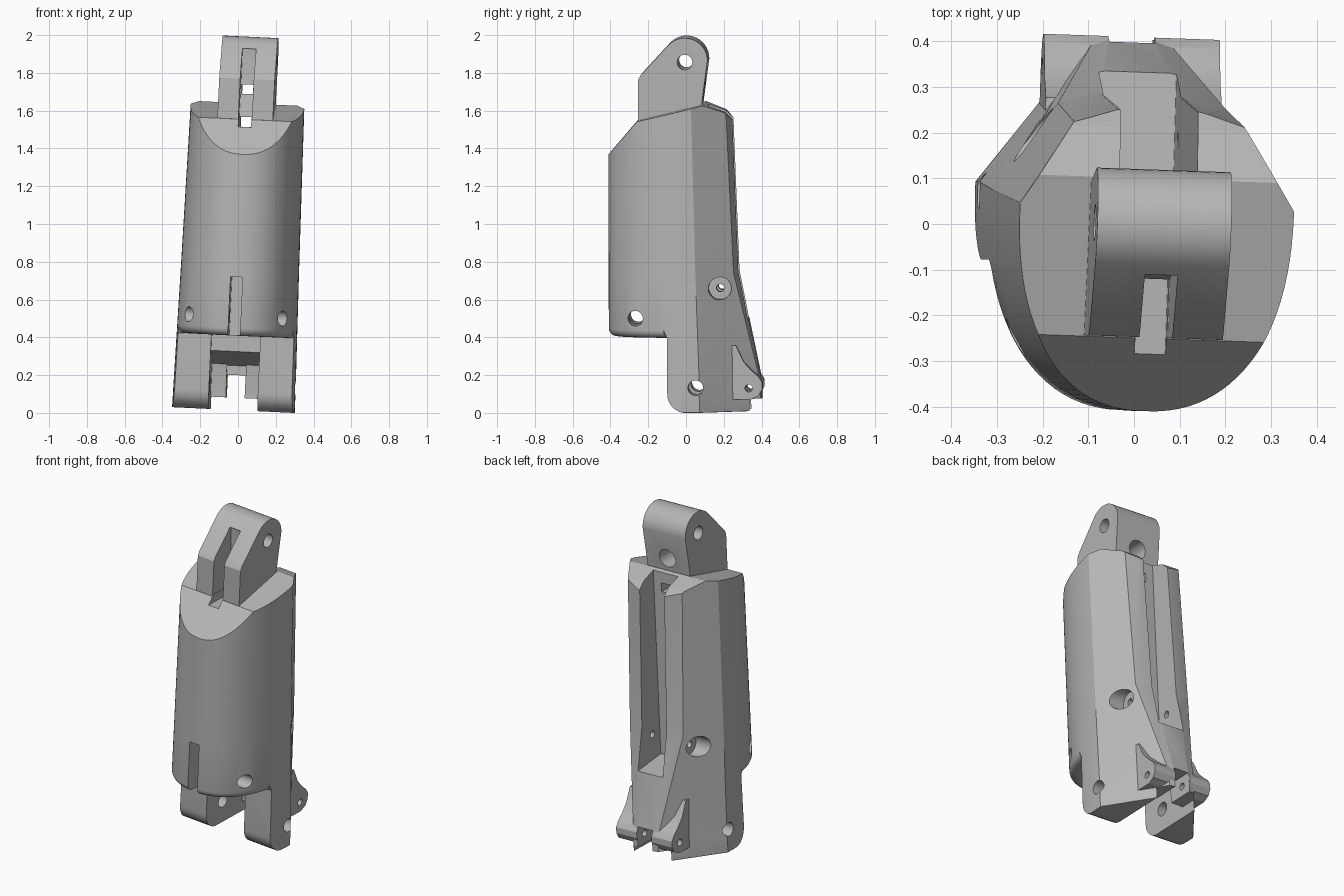
import bpy, bmesh, math
from mathutils import Matrix

if "Cube" in bpy.data.objects:
    bpy.data.objects.remove(bpy.data.objects["Cube"], do_unlink=True)

grey = bpy.data.materials.new("plain grey")
grey.use_nodes = True
grey.diffuse_color = (0.47, 0.47, 0.47, 1)
grey.node_tree.nodes["Principled BSDF"].inputs["Base Color"].default_value = (0.47, 0.47, 0.47, 1)


def loft(name, rings):
    bm = bmesh.new()
    loops = [[bm.verts.new(p) for p in ring] for ring in rings]
    n = len(loops[0])
    for low, high in zip(loops, loops[1:]):
        for i in range(n):
            j = (i + 1) % n
            bm.faces.new((low[i], low[j], high[j], high[i]))
    bm.faces.new(loops[0])
    bm.faces.new(loops[-1])
    bmesh.ops.recalc_face_normals(bm, faces=bm.faces)
    me = bpy.data.meshes.new(name)
    bm.to_mesh(me)
    bm.free()
    me.materials.append(grey)
    ob = bpy.data.objects.new(name, me)
    bpy.context.collection.objects.link(ob)
    return ob


def prism(name, profile, x0, x1):
    """Extrude a (y, z) outline sideways."""
    return loft(name, [[(x, y, z) for y, z in profile] for x in (x0, x1)])


def box(name, x, y, z):
    return prism(name, [(y[0], z[0]), (y[1], z[0]), (y[1], z[1]), (y[0], z[1])], *x)


def arc(y, z, r, start, end, steps):
    angles = [math.radians(start + (end - start) * i / steps) for i in range(steps + 1)]
    return [(y + r * math.cos(a), z + r * math.sin(a)) for a in angles]


def pin(name, y, z, r, x0=-0.6, x1=0.6):
    return prism(name, arc(y, z, r, 5, 355, 31), x0, x1)


def back_hole(name, z, r, y0, y1):
    ring = arc(0, z, r, 5, 355, 31)
    return loft(name, [[(x, y, h) for x, h in ring] for y in (y0, y1)])


def combine(target, tool, op="DIFFERENCE"):
    mod = target.modifiers.new("boolean", "BOOLEAN")
    mod.operation, mod.object, mod.solver = op, tool, "EXACT"
    graph = bpy.context.evaluated_depsgraph_get()
    me = bpy.data.meshes.new_from_object(target.evaluated_get(graph))
    target.modifiers.clear()
    target.data = me
    bpy.data.objects.remove(tool, do_unlink=True)


def round_bottom(ob, height, width, y_limit):
    """Round the outer edges of the underside at one height."""
    bm = bmesh.new()
    bm.from_mesh(ob.data)
    bmesh.ops.remove_doubles(bm, verts=bm.verts, dist=1e-5)
    edges = []
    for e in bm.edges:
        mid = (e.verts[0].co + e.verts[1].co) / 2
        if any(abs(v.co.z - height) > 1e-3 for v in e.verts) or mid.y > y_limit:
            continue
        if all(abs(abs(v.co.x) - 0.13) < 1e-3 for v in e.verts):
            continue
        nz = sorted(f.normal.z for f in e.link_faces)
        if len(nz) == 2 and nz[0] < -0.9 and nz[1] > -0.5:
            edges.append(e)
    bmesh.ops.bevel(bm, geom=edges, offset=width, segments=5, profile=0.5,
                    affect="EDGES", clamp_overlap=True)
    bm.to_mesh(ob.data)
    bm.free()


def section(z, half, wide_y, shoulder, back):
    """Full rounded front and faceted back."""
    n, power = 48, 2 / 2.3
    pts = []
    for i in range(n + 1):
        a = math.pi * i / n
        c, s = math.cos(a), max(math.sin(a), 0)
        pts.append((-half * math.copysign(abs(c) ** power, c),
                    wide_y - (0.41 + wide_y) * s ** power, z))
    for s, (x, y) in ((1, shoulder), (1, back), (-1, back), (-1, shoulder)):
        pts.append((s * x, y, z))
    return pts


# Main shell, its flat sides running on into the rear flare
body = loft("finger_segment", [
    section(0.015, 0.325, 0.08, (0.085, 0.40), (0.05, 0.405)),
    section(0.17, 0.323, 0.08, (0.085, 0.395), (0.05, 0.403)),
    section(0.75, 0.313, 0.06, (0.184, 0.258), (0.09, 0.28)),
    section(1.75, 0.299, 0.035, (0.188, 0.212), (0.09, 0.242))])

# Sloped top, step under the barrel with rounded leg fronts, gap between the legs
combine(body, prism("top_cut", [(-0.6, 1.15), (-0.25, 1.555), (0.1, 1.64), (0.21, 1.6),
                                (0.26, 1.55), (0.4, 1.5), (0.4, 2.2), (-0.6, 2.2)], -0.6, 0.6))
combine(body, prism("step_cut", [(-0.6, 0.41), (-0.09, 0.41)]
                    + arc(0.01, 0.114, 0.1, 180, 270, 8)
                    + [(0.01, -0.2), (-0.6, -0.2)], -0.6, 0.6))
combine(body, prism("leg_gap", [(-0.5, -0.1), (-0.5, 0.409), (-0.03, 0.409), (-0.03, 0.325),
                                (0.24, 0.25), (0.24, 0.08), (0.6, 0.08), (0.6, -0.1)],
                    -0.13, 0.13))
round_bottom(body, 0.41, 0.04, -0.0905)
round_bottom(body, 0.015, 0.045, 1)

# Top knuckle with a rounded head
combine(body, prism("knuckle", [(-0.248, 1.45), (0.075, 1.45), (0.09, 1.65)]
                    + arc(0, 1.873, 0.12, 0, 135, 15) + [(-0.235, 1.795), (-0.248, 1.77)],
                    -0.147, 0.147), "UNION")

# Rear hinge lugs
lug = [(0.2, 0.37), (0.27, 0.365), (0.31, 0.28), (0.35, 0.235), (0.39, 0.2),
       (0.409, 0.17), (0.409, 0.135), (0.39, 0.1), (0.35, 0.08), (0.245, 0.08)]
for s in (-1, 1):
    combine(body, prism("rear_lug", lug, s * 0.051, s * 0.193), "UNION")
combine(body, box("lug_gap", (-0.05, 0.05), (0.0, 0.6), (-0.1, 0.2)))

# Rear channel
combine(body, prism("channel", [(0.12, 0.53), (0.6, 0.47), (0.6, 1.9), (0.12, 1.9)],
                    -0.085, 0.085))

# Slots for the tendon
combine(body, box("barrel_slot", (-0.032, 0.032), (-0.6, -0.2), (0.3, 0.72)))
combine(body, prism("knuckle_slot", [(-0.5, 1.565), (-0.12, 1.565), (-0.09, 1.75),
                                     (-0.1, 1.93), (-0.5, 1.93)], -0.036, 0.036))
combine(body, box("tendon_tunnel", (-0.034, 0.034), (-0.5, 0.3), (1.515, 1.568)))
combine(body, back_hole("knuckle_back_hole", 1.715, 0.055, -0.02, 0.3))
combine(body, box("knuckle_passage", (-0.03, 0.03), (-0.2, 0.0), (1.69, 1.74)))
combine(body, back_hole("channel_screw_hole", 0.63, 0.018, 0.0, 0.2))

# Cross pins and counterbores
for name, y, z, r in (("knuckle_pin", 0, 1.865, 0.04), ("barrel_pin", -0.26, 0.512, 0.04),
                      ("leg_pin", 0.06, 0.147, 0.04), ("lug_pin", 0.338, 0.14, 0.02),
                      ("screw", 0.187, 0.67, 0.02)):
    combine(body, pin(name, y, z, r))
for s in (-1, 1):
    combine(body, pin("counterbore", 0.187, 0.67, 0.06, s * 0.17, s * 0.6))

# Slight lean of the whole part, standing on the ground
lean = (Matrix.Translation((0.02, 0, 1)) @ Matrix.Rotation(math.radians(-2), 4, "Z")
        @ Matrix.Rotation(math.radians(2.7), 4, "Y") @ Matrix.Translation((0, 0, -1)))
body.data.transform(lean)
body.data.transform(Matrix.Translation((0, 0, -min(v.co.z for v in body.data.vertices))))

bpy.ops.object.select_all(action="DESELECT")
body.select_set(True)
bpy.context.view_layer.objects.active = body
bpy.ops.object.shade_smooth_by_angle(angle=math.radians(20))
